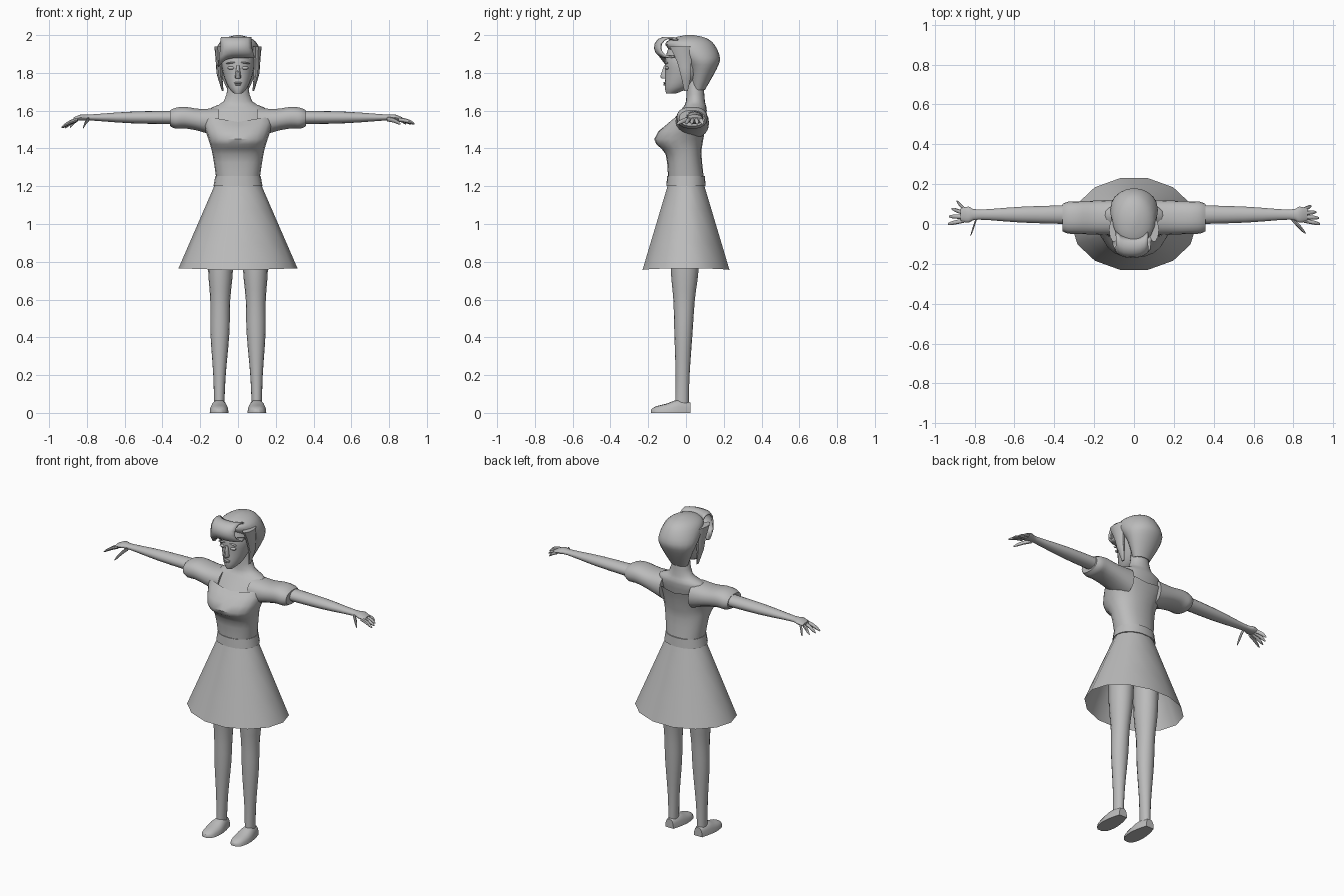
import bpy, math
from mathutils import Vector

if "Cube" in bpy.data.objects:
    bpy.data.objects.remove(bpy.data.objects["Cube"])

grey = bpy.data.materials.new("plain grey")
grey.use_nodes = True
colour = (0.5, 0.5, 0.5, 1)
grey.diffuse_color = colour
grey.node_tree.nodes["Principled BSDF"].inputs["Base Color"].default_value = colour


def finish(obj, angle=45):
    obj.data.materials.append(grey)
    bpy.ops.object.select_all(action="DESELECT")
    obj.select_set(True)
    bpy.context.view_layer.objects.active = obj
    bpy.ops.object.mode_set(mode="EDIT")
    bpy.ops.mesh.select_all(action="SELECT")
    bpy.ops.mesh.normals_make_consistent(inside=False)
    bpy.ops.object.mode_set(mode="OBJECT")
    bpy.ops.object.shade_smooth_by_angle(angle=math.radians(angle))
    return obj


def grid_faces(rows, columns, closed):
    """Quads joining neighbouring rows of points."""
    faces = []
    for r in range(rows - 1):
        for i in range(columns if closed else columns - 1):
            j = (i + 1) % columns
            here, above = r * columns, (r + 1) * columns
            faces.append((here + i, here + j, above + j, above + i))
    return faces


def mesh(name, verts, faces):
    data = bpy.data.meshes.new(name)
    data.from_pydata(verts, [], faces)
    obj = bpy.data.objects.new(name, data)
    bpy.context.collection.objects.link(obj)
    return finish(obj)


def smooth_rows(rows, steps=3):
    """Run a smooth curve through a few control rows."""
    keys = [Vector(tuple(row) + (0,) * (4 - len(row))) for row in rows]
    last = len(keys) - 1
    result = []
    for i in range(last):
        a, b = keys[i], keys[i + 1]
        before, after = keys[max(i - 1, 0)], keys[min(i + 2, last)]
        for k in range(steps):
            t = k / steps
            into, out = (b - before) / 2, (after - a) / 2
            blend = t * t * (3 - 2 * t)
            ease = t * (1 - t)
            result.append(a.lerp(b, blend) + ease * (1 - t) * into - ease * t * out)
    return result + [keys[last]]


def rounded(value, power):
    return math.copysign(abs(value) ** (2 / power), value)


def loft(name, axis, rows, centre=(0, 0), sides=16, power=2, caps=True, mirror=1, warp=None):
    """Skin rows of (position, half width, half depth, depth shift)."""
    rings = smooth_rows(rows)
    verts = []
    for pos, wide, deep, shift in rings:
        for i in range(sides):
            angle = math.tau * i / sides
            u = centre[0] + wide * rounded(math.cos(angle), power)
            v = centre[1] + shift + deep * rounded(math.sin(angle), power)
            x, y, z = {"x": (pos, u, v), "y": (u, pos, v), "z": (u, v, pos)}[axis]
            if warp:
                x, y, z = warp(x, y, z)
            verts.append((x * mirror, y, z))
    faces = grid_faces(len(rings), sides, True)
    if caps:
        faces += [tuple(range(sides)), tuple(range(len(verts) - sides, len(verts)))]
    return mesh(name, verts, faces)


def ball(name, centre, size, tilt=0):
    bpy.ops.mesh.primitive_uv_sphere_add(segments=12, ring_count=8, location=centre, rotation=(0, tilt, 0))
    obj = bpy.context.object
    obj.name = name
    obj.scale = size
    return finish(obj)


# Neck and chest
loft("neck_and_chest", "z", [
    (1.5, .15, .1, -.01), (1.6, .16, .07, .04), (1.65, .075, .05, .05), (1.76, .05, .045, .047)], sides=20)


# Bodice with a dipping neckline
def neckline(x, y, z):
    dip = max(0, .03 - abs(x) / 6)
    return x, y, z - dip * max(0, z - 1.5) * 14


loft("bodice", "z", [
    (1.24, .115, .095), (1.37, .135, .095, -.013), (1.45, .157, .13, -.038), (1.57, .2, .095, .018)],
    sides=20, power=2.3, caps=False, warp=neckline)

# Belt and hollow skirt
loft("belt", "z", [(1.2, .13, .104), (1.255, .12, .1)], sides=20, power=2.2)
loft("skirt", "z", [(1.21, .12, .097), (.755, .315, .236)], sides=14, caps=False,
     warp=lambda x, y, z: (x, y, z + abs(x) / 30))


# Fingers run from a knuckle to a tip
def finger(name, base, tip, radius, mirror):
    def along(t, y, z):
        return base.lerp(tip, t) + Vector((0, y, z + radius * math.sin(math.pi * t) / 2))
    loft(name, "x", [(0, radius, radius), (.7, radius * .9, radius * .9), (1, radius / 3, radius / 3)],
         sides=8, mirror=mirror, warp=along)


# Limbs; each hand has its own finger fan, droop and thumb reach
for label, side, fan, droop, reach in (("left", 1, .03, 1.53, .86), ("right", -1, .038, 1.51, .82)):
    loft(label + "_leg", "z", [
        (.04, .027, .036), (.2, .033, .037), (.42, .05, .048), (.6, .053, .057),
        (.78, .067, .075), (1.1, .07, .08)], (.1, -.022), mirror=side,
        warp=lambda x, y, z: (x - z / 100, y + z / 50, z))

    # Domed shoe flattened at the sole
    loft(label + "_shoe", "y", [
        (.023, .028, .055), (-.04, .044, .07), (-.1, .05, .05), (-.16, .04, .034), (-.185, .015, .018)],
        (.1, 0), power=2.5, mirror=side, warp=lambda x, y, z: (x, y, max(z, 0)))

    loft(label + "_sleeve", "x", [
        (.1, .09, .08, -.025), (.2, .085, .06, -.01), (.28, .082, .058, .003), (.33, .08, .056), (.36, .068, .042)],
        (.032, 1.56), sides=18, power=2.3, mirror=side)
    loft(label + "_arm", "x", [
        (.3, .048, .036), (.56, .04, .031), (.78, .025, .016), (.83, .04, .016), (.87, .032, .01, -.01)],
        (.047, 1.564), mirror=side)

    for k in range(4):
        base = Vector((.85, .018 * (k + 1), 1.553))
        tip = Vector((.935 - k * k / 200, fan * k, droop))
        finger(f"{label}_finger_{k + 1}", base, tip, .011, side)
    finger(label + "_thumb", Vector((.79, .03, 1.555)), Vector((reach, -fan * 1.5, droop)), .013, side)

    # Ear, eye, brow and the lock of hair by the cheek
    ball(label + "_ear", (side * .096, 0, 1.815), (.014, .024, .04), side * .15)
    ball(label + "_eye", (side * .036, -.1, 1.826), (.02, .012, .009))
    ball(label + "_brow", (side * .038, -.104, 1.853), (.026, .009, .004), side * .12)
    loft(label + "_hair_lock", "z", [
        (1.705, .004, .01), (1.77, .012, .025), (1.86, .018, .04, -.01), (1.94, .025, .06, -.03)],
        (.1, 0), sides=10, mirror=side, warp=lambda x, y, z: (x - max(0, 1.8 - z) / 5, y, z))

# Face, nose and mouth
loft("head", "z", [
    (1.69, .02, .025, -.08), (1.725, .052, .066, -.046), (1.8, .08, .1, -.01),
    (1.87, .088, .11), (1.96, .06, .085)], sides=20)
loft("nose", "z", [(1.77, .014, .02), (1.785, .015, .026), (1.84, .007, .006)], (0, -.11), sides=10)
ball("upper_lip", (0, -.111, 1.747), (.021, .009, .006))
ball("lower_lip", (0, -.111, 1.738), (.017, .009, .006))

# Short hair, full at the back
loft("hair", "z", [
    (1.71, .055, .035, .065), (1.82, .105, .075, .087), (1.88, .12, .11, .07),
    (1.95, .105, .13, .02), (1.985, .065, .085, .02), (2, .01, .02, .02)], sides=20)

# Fringe: a sheet curled forward and swept down at one side
verts, turns, columns = [], 10, 9
for r in range(turns):
    angle = math.radians(45 + 250 * r / (turns - 1))
    drop = max(0, -math.sin(angle))
    for i in range(columns):
        across = 2 * i / (columns - 1) - 1
        sweep = drop * max(0, -across) ** 3 * .05
        verts.append((across * (.08 + drop / 60) - .01,
                      .055 * math.cos(angle) - .11 + .03 * abs(across) ** 3,
                      1.935 + .052 * math.sin(angle) - sweep))
fringe = mesh("fringe", verts, grid_faces(turns, columns, False))
thick = fringe.modifiers.new("thickness", "SOLIDIFY")
thick.thickness = .01
thick.offset = 0
